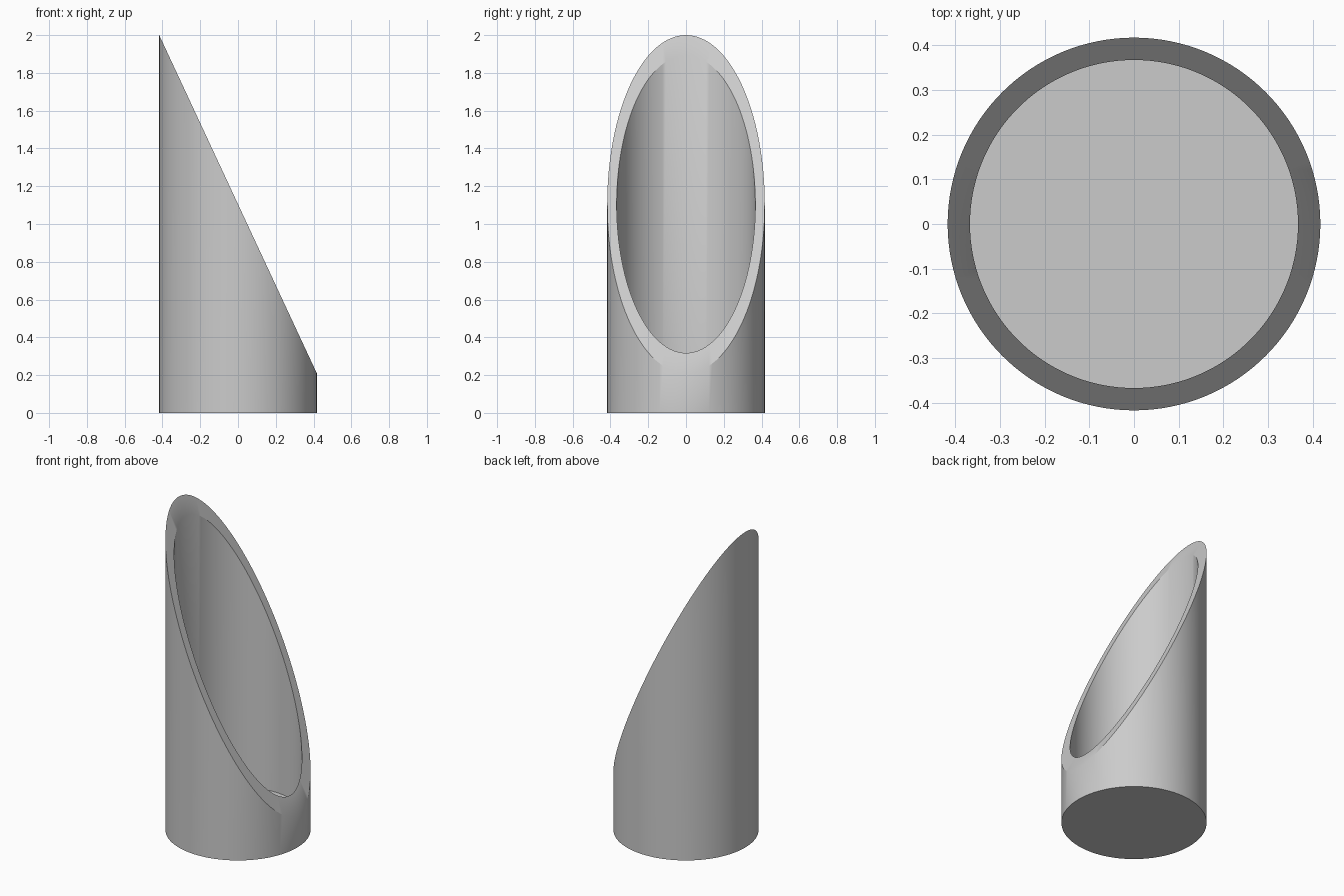
import bpy
import bmesh
import math

if "Cube" in bpy.data.objects:
    bpy.data.objects.remove(bpy.data.objects["Cube"])

SEGMENTS = 128
OUTER, INNER = 0.417, 0.367
FLOOR = 0.10               # thickness of the closed base
HIGH, LOW = 2.0, 0.21      # slanted rim heights at -x and +x


def rim_height(x):
    return HIGH + (LOW - HIGH) * (x + OUTER) / (2 * OUTER)


def ring(bm, radius, height):
    """Ring of vertices whose height is a function of x."""
    verts = []
    for i in range(SEGMENTS):
        a = 2 * math.pi * i / SEGMENTS
        x, y = radius * math.cos(a), radius * math.sin(a)
        verts.append(bm.verts.new((x, y, height(x))))
    return verts


def bridge(bm, lower, upper):
    for i in range(SEGMENTS):
        j = (i + 1) % SEGMENTS
        bm.faces.new((lower[i], lower[j], upper[j], upper[i]))


grey = bpy.data.materials.new("light grey")
grey.diffuse_color = (0.6, 0.6, 0.6, 1.0)
grey.use_nodes = True
grey.node_tree.nodes["Principled BSDF"].inputs["Base Color"].default_value = grey.diffuse_color

# Hollow tube with a closed base and a diagonally cut mouth
bm = bmesh.new()
rings = [
    ring(bm, OUTER, lambda x: 0.0),
    ring(bm, OUTER, rim_height),
    ring(bm, INNER, rim_height),
    ring(bm, INNER, lambda x: FLOOR),
]
for lower, upper in zip(rings, rings[1:]):
    bridge(bm, lower, upper)

# Underside and inner floor
bm.faces.new(rings[0][::-1])
bm.faces.new(rings[-1])
bm.normal_update()

mesh = bpy.data.meshes.new("slanted_tube")
bm.to_mesh(mesh)
bm.free()
mesh.materials.append(grey)

tube = bpy.data.objects.new("slanted_tube", mesh)
bpy.context.collection.objects.link(tube)
bpy.context.view_layer.objects.active = tube
tube.select_set(True)
bpy.ops.object.shade_smooth_by_angle(angle=math.radians(30))
